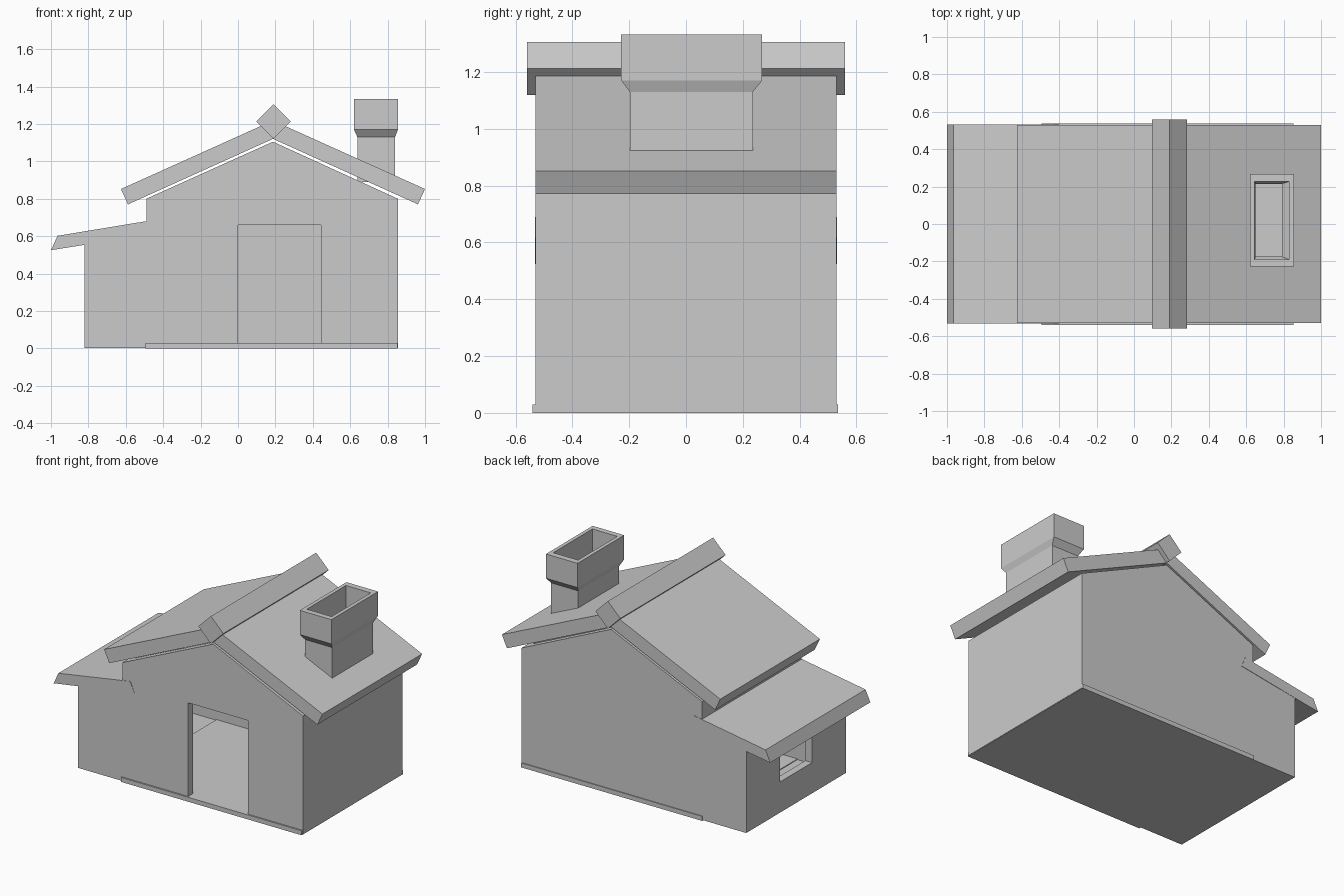
import bpy, bmesh

if "Cube" in bpy.data.objects:
    bpy.data.objects.remove(bpy.data.objects["Cube"])


def finish(name, bm):
    bmesh.ops.recalc_face_normals(bm, faces=bm.faces)
    me = bpy.data.meshes.new(name)
    bm.to_mesh(me)
    bm.free()
    ob = bpy.data.objects.new(name, me)
    bpy.context.collection.objects.link(ob)
    return ob


def extrude_profile(name, pts, y0, y1):
    """Prism from an (x, z) outline between two y positions."""
    bm = bmesh.new()
    a = [bm.verts.new((x, y0, z)) for x, z in pts]
    b = [bm.verts.new((x, y1, z)) for x, z in pts]
    bm.faces.new(a)
    bm.faces.new(b[::-1])
    for i in range(len(pts)):
        j = (i + 1) % len(pts)
        bm.faces.new((a[i], a[j], b[j], b[i]))
    return finish(name, bm)


def box(name, x0, x1, y0, y1, z0, z1):
    return extrude_profile(name, [(x0, z0), (x1, z0), (x1, z1), (x0, z1)], y0, y1)


def loft_rects(name, rects):
    """Skin through rectangles (x0, x1, y0, y1, z), capped at both ends."""
    bm = bmesh.new()
    rings = [[bm.verts.new(p) for p in ((x0, y0, z), (x1, y0, z), (x1, y1, z), (x0, y1, z))]
             for x0, x1, y0, y1, z in rects]
    for r, s in zip(rings, rings[1:]):
        for i in range(4):
            j = (i + 1) % 4
            bm.faces.new((r[i], r[j], s[j], s[i]))
    bm.faces.new(rings[0])
    bm.faces.new(rings[-1])
    return finish(name, bm)


def cut(ob, cutter):
    cutter.hide_render = True
    m = ob.modifiers.new("cut", 'BOOLEAN')
    m.operation = 'DIFFERENCE'
    m.solver = 'EXACT'
    m.object = cutter
    bpy.context.view_layer.objects.active = ob
    bpy.ops.object.modifier_apply(modifier=m.name)
    bpy.data.objects.remove(cutter)


RIDGE = 0.187

# Hollow walls with gable and lean-to, door and side window
walls = extrude_profile("walls", [(-0.82, 0.003), (0.855, 0.003), (0.855, 0.80), (RIDGE, 1.105),
                                  (-0.49, 0.80), (-0.49, 0.62), (-0.82, 0.565)], -0.53, 0.53)
cut(walls, extrude_profile("room_cutter", [(-0.77, 0.025), (0.805, 0.025), (0.805, 1.3), (-0.44, 1.3),
                                           (-0.44, 0.58), (-0.77, 0.53)], -0.478, 0.478))
cut(walls, box("door_cutter", 0.0, 0.445, -0.6, -0.4, 0.03, 0.66))
cut(walls, box("window_cutter", -0.9, -0.7, -0.17, 0.17, 0.21, 0.45))

# Floor slab showing as a plinth strip
box("floor_slab", -0.495, 0.852, -0.54, 0.536, 0.0, 0.03)

# Two main roof slabs mirrored about the ridge line
for side, s in (("left", -1), ("right", 1)):
    extrude_profile(side + "_roof", [(RIDGE, 1.12), (RIDGE + s * 0.775, 0.77),
                                     (RIDGE + s * 0.813, 0.852), (RIDGE, 1.218)], -0.53, 0.53)

# Diamond ridge beam
extrude_profile("ridge_beam", [(0.19, 1.12), (0.283, 1.213), (0.19, 1.305), (0.097, 1.213)], -0.56, 0.56)

# Lean-to roof, running into the main wall
extrude_profile("lean_to_roof", [(-1.0, 0.525), (-0.40, 0.62), (-0.43, 0.69), (-0.965, 0.602)], -0.532, 0.532)

# Chimney: outer skin up, over the rim, then down the flue
loft_rects("chimney", [
    (0.638, 0.84, -0.198, 0.235, 0.89),
    (0.638, 0.84, -0.198, 0.235, 1.13),
    (0.62, 0.855, -0.228, 0.268, 1.17),
    (0.62, 0.855, -0.228, 0.268, 1.333),
    (0.645, 0.83, -0.19, 0.227, 1.333),
    (0.645, 0.83, -0.19, 0.227, 1.15),
    (0.65, 0.79, -0.175, 0.215, 1.12),
    (0.65, 0.79, -0.175, 0.215, 1.02),
])
